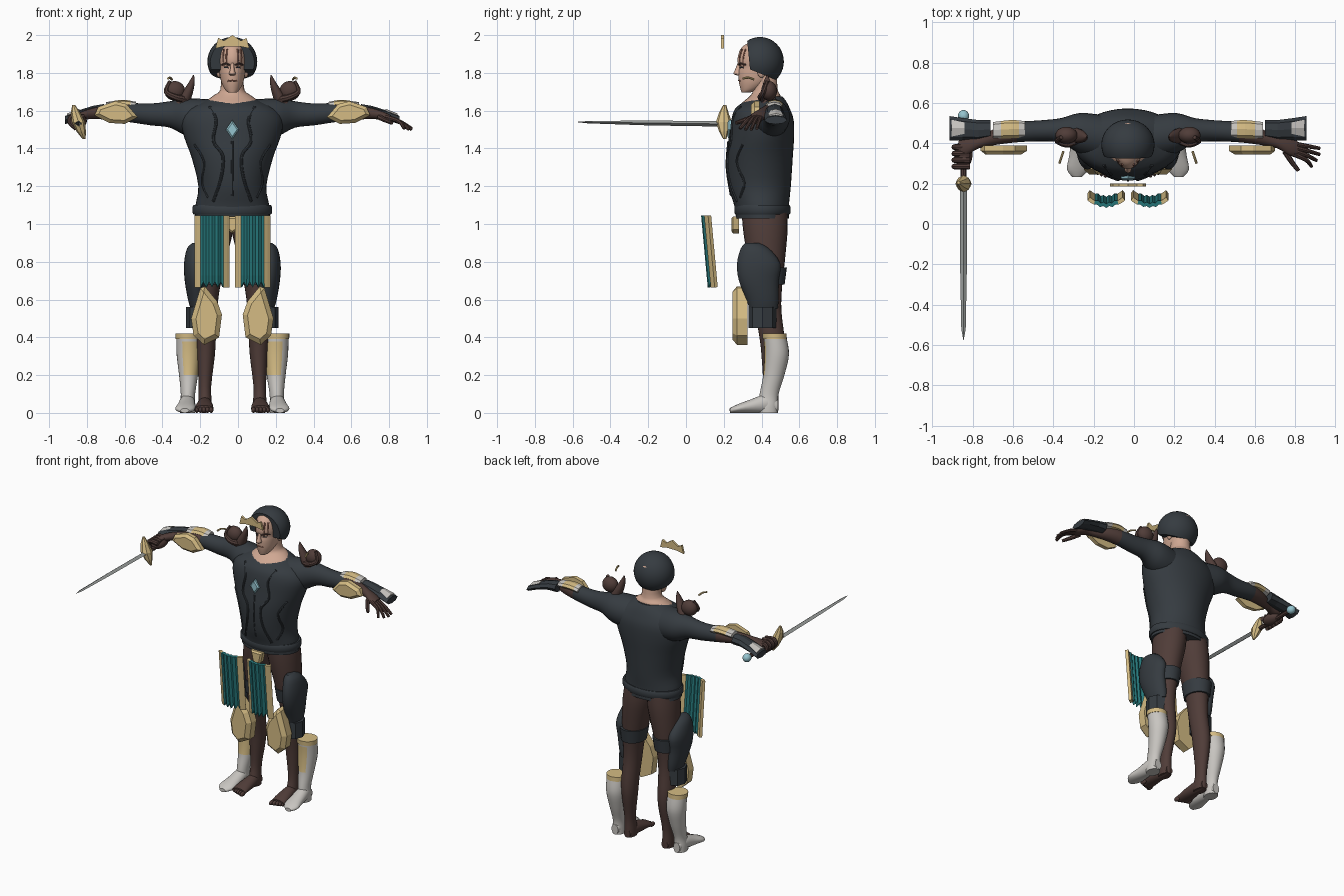
import bpy, bmesh, math
from mathutils import Vector
from mathutils.bvhtree import BVHTree

if "Cube" in bpy.data.objects:
    bpy.data.objects.remove(bpy.data.objects["Cube"])

CX = -0.03  # the body's mirror line
COLORS = {"charcoal": (.036, .044, .052), "brown": (.08, .046, .04), "gold": (.66, .5, .23),
          "white": (.58, .56, .53), "teal": (.02, .19, .2), "light_blue": (.3, .55, .62),
          "skin": (.63, .39, .29), "rust": (.3, .13, .09), "steel": (.34, .36, .35)}
MAT = {}
for k, c in COLORS.items():
    MAT[k] = bpy.data.materials.new(k)
    MAT[k].diffuse_color = (*c, 1)


def finish(name, bm, *mats, smooth=True):
    bmesh.ops.recalc_face_normals(bm, faces=bm.faces)
    me = bpy.data.meshes.new(name)
    bm.to_mesh(me)
    bm.free()
    ob = bpy.data.objects.new(name, me)
    bpy.context.collection.objects.link(ob)
    for m in mats:
        me.materials.append(MAT[m])
    if smooth:
        bpy.ops.object.select_all(action='DESELECT')
        ob.select_set(True)
        bpy.context.view_layer.objects.active = ob
        bpy.ops.object.shade_smooth_by_angle(angle=math.radians(40))
    return ob


def spline(rows, sub):
    """Catmull-Rom through tuples of numbers."""
    out = []
    for i in range(len(rows) - 1):
        p = [rows[max(i - 1, 0)], rows[i], rows[i + 1], rows[min(i + 2, len(rows) - 1)]]
        for k in range(sub):
            t = k / sub
            out.append([.5 * (2*b + (c - a)*t + (2*a - 5*b + 4*c - d)*t*t + (3*b - a - 3*c + d)*t**3)
                        for a, b, c, d in zip(*p)])
    return out + [list(rows[-1])]


def loft(name, axis, rings, *mats, n=24, sub=3, smooth=True, rule=None):
    """Ellipse rings (x, y, z, a, b) across an axis, skinned and capped."""
    bm, prev, first = bmesh.new(), None, None
    for x, y, z, a, b in spline(rings, sub):
        a, b, loop = max(a, .001), max(b, .001), []
        for i in range(n):
            u, v = a * math.cos(i*2*math.pi/n), b * math.sin(i*2*math.pi/n)
            loop.append(bm.verts.new({'x': (x, y+u, z+v), 'y': (x+u, y, z+v), 'z': (x+u, y+v, z)}[axis]))
        if prev:
            for i in range(n):
                bm.faces.new((prev[i], prev[(i+1) % n], loop[(i+1) % n], loop[i]))
        else:
            first = loop
        prev = loop
    bm.faces.new(first)
    bm.faces.new(prev)
    bmesh.ops.recalc_face_normals(bm, faces=bm.faces)
    if rule:
        bm.normal_update()
        for f in bm.faces:
            f.material_index = rule(f.calc_center_median(), f.normal)
    return finish(name, bm, *mats, smooth=smooth)


def ball(name, c, r, mat):
    bm = bmesh.new()
    bmesh.ops.create_uvsphere(bm, u_segments=20, v_segments=12, radius=1)
    for v in bm.verts:
        v.co = Vector([c[i] + v.co[i]*r[i] for i in range(3)])
    return finish(name, bm, mat)


def prism(name, pts, y0, y1, mat, bevel=0.0):
    """Outline in x, z pushed along y, with its front edges bevelled."""
    bm = bmesh.new()
    a = [bm.verts.new((x, y0, z)) for x, z in pts]
    b = [bm.verts.new((x, y1, z)) for x, z in pts]
    front = bm.faces.new(a)
    bm.faces.new(b[::-1])
    for i in range(len(a)):
        j = (i + 1) % len(a)
        bm.faces.new((a[i], b[i], b[j], a[j]))
    if bevel:
        bmesh.ops.bevel(bm, geom=list(front.edges), offset=bevel, segments=1, affect='EDGES')
    return finish(name, bm, mat, smooth=False)


def tube(name, pts, r, mat, tip=1.0):
    cu = bpy.data.curves.new(name, 'CURVE')
    cu.dimensions, cu.bevel_depth, cu.bevel_resolution, cu.use_fill_caps = '3D', r, 2, True
    path = spline(pts, 4)
    sp = cu.splines.new('POLY')
    sp.points.add(len(path) - 1)
    for i, (p, q) in enumerate(zip(sp.points, path)):
        p.co, p.radius = (*q, 1), 1 + (tip - 1) * i / (len(path) - 1)
    tmp = bpy.data.objects.new(name + "_path", cu)
    bpy.context.collection.objects.link(tmp)
    bm = bmesh.new()
    bm.from_mesh(tmp.to_mesh())
    bpy.data.objects.remove(tmp)
    return finish(name, bm, mat)


def on_front(ob, pts):
    """Drop x, z points on to the front of a part."""
    tree = BVHTree.FromPolygons([v.co for v in ob.data.vertices], [p.vertices for p in ob.data.polygons])
    out = []
    for x, z in pts:
        hit = tree.ray_cast(Vector((CX + x, -1, z)), Vector((0, 1, 0)))[0]
        if hit:
            out.append(tuple(hit))
    return out


# Torso, belt and neck
torso = loft("torso", 'z', [(CX, .405, 1.03, .2, .14), (CX, .4, 1.1, .195, .145), (CX, .39, 1.2, .18, .165),
    (CX, .39, 1.35, .215, .175), (CX, .4, 1.46, .255, .172), (CX, .405, 1.55, .27, .165),
    (CX, .405, 1.61, .23, .145), (CX, .42, 1.65, .15, .11), (CX, .43, 1.675, .1, .08)], "charcoal", n=40)
loft("belt", 'z', [(CX, .405, z, .205 + e, .143 + e) for z, e in ((1.05, 0), (1.06, .006), (1.09, .006), (1.1, 0))],
     "charcoal", n=40, sub=1)
prism("belt_buckle", [(CX-.045, 1.04), (CX+.045, 1.04), (CX+.03, .97), (CX, .95), (CX-.03, .97)], .24, .28, "gold", .01)
loft("neck", 'z', [(CX, .385, 1.615, .07, .12), (CX, .4, 1.645, .135, .1), (CX, .42, 1.68, .1, .08),
    (CX, .42, 1.71, .064, .066), (CX, .415, 1.8, .06, .065)], "skin")
gem_y = on_front(torso, [(0, 1.5)])[0][1]
prism("chest_gem", [(CX, 1.55), (CX+.035, 1.5), (CX, 1.45), (CX-.035, 1.5)], gem_y - .014, gem_y + .02, "light_blue", .008)
tube("centre_seam", on_front(torso, [(0, 1.44), (0, 1.3), (0, 1.15)]), .006, "charcoal")

# Head, helmet and tiara
head = loft("head", 'z', [(CX, .315, 1.695, .02, .02), (CX, .335, 1.71, .038, .045), (CX, .365, 1.75, .058, .085),
    (CX, .385, 1.8, .068, .108), (CX, .388, 1.83, .07, .106), (CX, .39, 1.87, .074, .118),
    (CX, .395, 1.93, .066, .104), (CX, .4, 1.965, .04, .06)], "skin", n=32)
loft("nose", 'z', [(CX, .285, 1.785, .008, .01), (CX, .275, 1.795, .018, .023), (CX, .277, 1.82, .011, .016),
    (CX, .285, 1.86, .008, .008)], "skin", n=12)
tube("mouth", on_front(head, [(-.025, 1.757), (0, 1.76), (.025, 1.757)]), .004, "rust")
bm = bmesh.new()
bmesh.ops.create_uvsphere(bm, u_segments=32, v_segments=20, radius=1)
for v in bm.verts:
    v.co = Vector((CX + v.co.x*.132, .392 + v.co.y*.126, 1.86 + v.co.z*.13))
for co, no in (((CX, .335, 1.82), (0, -.4, -1)), ((CX, .335, 1.86), (0, -1, -.1))):
    cut = bmesh.ops.bisect_plane(bm, geom=bm.verts[:] + bm.edges[:] + bm.faces[:], plane_co=co,
                                 plane_no=no, clear_outer=True)['geom_cut']
    bmesh.ops.holes_fill(bm, edges=[e for e in cut if isinstance(e, bmesh.types.BMEdge)], sides=0)
finish("helmet", bm, "charcoal")
prism("tiara", [(CX-.09, 1.93), (CX-.075, 1.985), (CX-.045, 1.97), (CX, 2.0), (CX+.045, 1.97), (CX+.075, 1.985),
    (CX+.09, 1.93), (CX+.04, 1.94), (CX-.04, 1.94)], .185, .2, "gold")

# Sword held in one fist
SX = -.845
loft("sword_blade", 'y', [(SX, -.575, 1.54, 0, 0), (SX, -.52, 1.539, .011, .006), (SX, -.2, 1.535, .017, .013),
    (SX, .18, 1.53, .018, .014)], "steel", n=4, sub=1, smooth=False)
loft("sword_guard", 'z', [(SX-.025, .205, 1.63, .008, .008), (SX-.015, .2, 1.59, .025, .025), (SX, .2, 1.54, .035, .042),
    (SX+.015, .2, 1.49, .025, .025), (SX+.03, .205, 1.45, .008, .008)], "gold", n=8, sub=1, smooth=False)
tube("sword_grip", [(SX, .22, 1.53), (SX, .38, 1.53), (SX, .52, 1.53)], .014, "brown")
ball("sword_pommel", (SX, .535, 1.53), (.028, .03, .028), "light_blue")
ball("fist", (SX, .345, 1.545), (.045, .07, .036), "brown")
for i in range(4):
    y = .285 + i*.032
    tube("fist_finger", [(SX+.03, y, 1.565), (SX-.03, y, 1.57), (SX-.045, y, 1.54), (SX-.01, y, 1.505)], .016, "brown", .8)

# Open hand
for y0, y1, d, z in ((.4, .375, .95, 1.505), (.385, .345, .95, 1.5), (.37, .315, .935, 1.5), (.355, .285, .91, 1.505)):
    tube("finger", [(CX+.8, y0, 1.57), (CX+.88, (y0+y1)/2, 1.545), (CX+d, y1, z)], .014, "brown", .6)
tube("thumb", [(CX+.78, .36, 1.565), (CX+.81, .31, 1.55), (CX+.845, .265, 1.535)], .016, "brown", .6)

# Everything that comes in pairs
for s, side in ((1, "left"), (-1, "right")):
    def X(d):
        return CX + s*d

    def rows(rings):
        return [(X(r[0]), *r[1:]) for r in rings]

    def part(n):
        return side + "_" + n

    # face details
    for off in (.028, .044):
        tube(part("face_marking"), on_front(head, [(s*off, 1.925), (s*off*1.1, 1.88), (s*off, 1.835)]), .006, "rust", .5)
    tube(part("brow"), on_front(head, [(s*.014, 1.842), (s*.035, 1.85), (s*.055, 1.843)]), .005, "brown")
    tube(part("eye"), on_front(head, [(s*.02, 1.828), (s*.03, 1.83), (s*.042, 1.828)]), .004, "charcoal")
    ball(part("ear"), (X(.072), .4, 1.805), (.012, .022, .03), "skin")
    # raised edges of the chest armour
    tube(part("breast_edge"), on_front(torso, [(s*.12, 1.62), (s*.085, 1.55), (s*.1, 1.44), (s*.05, 1.36),
        (s*.06, 1.24), (s*.1, 1.12)]), .008, "charcoal")
    tube(part("rib_edge"), on_front(torso, [(s*.2, 1.42), (s*.15, 1.33), (s*.16, 1.22), (s*.13, 1.14)]), .007, "charcoal")
    # arm
    loft(part("arm"), 'x', rows([(.12, .43, 1.55, .11, .11), (.24, .45, 1.565, .1, .1), (.33, .463, 1.58, .062, .07),
        (.43, .462, 1.58, .052, .058), (.55, .455, 1.59, .05, .05), (.65, .435, 1.59, .042, .04),
        (.74, .405, 1.585, .03, .028), (.8, .385, 1.57, .045, .024), (.84, .375, 1.56, .036, .016)]),
        "charcoal", "brown", rule=lambda c, n: int(abs(c.x - CX) > .56))
    prism(part("forearm_shield"), [(X(d), z) for d, z in ((.5, 1.565), (.57, 1.53), (.65, 1.535), (.73, 1.575),
        (.71, 1.62), (.62, 1.65), (.56, 1.635))], .345, .39, "gold", .018)
    loft(part("gauntlet"), 'x', rows([(.68, .47, 1.6, .045, .035), (.74, .465, 1.595, .05, .03),
        (.82, .47, 1.575, .055, .025), (.885, .475, 1.55, .06, .022)]), "charcoal", n=8, sub=1, smooth=False)
    loft(part("gauntlet_plate"), 'x', rows([(.81, .475, 1.6, .028, .01), (.875, .475, 1.575, .042, .01)]),
         "white", n=4, sub=1, smooth=False)
    loft(part("bracer"), 'x', rows([(.51, .47, 1.625, .04, .022), (.58, .47, 1.635, .045, .022),
        (.67, .465, 1.625, .04, .02)]), "white", "gold", n=8, sub=4, smooth=False,
        rule=lambda c, n: int(.54 < abs(c.x - CX) < .62))
    # shoulder ornament
    loft(part("shoulder_horn"), 'z', rows([(.205, .43, 1.79, .002, .002), (.215, .43, 1.75, .016, .02),
        (.24, .435, 1.69, .03, .035), (.27, .44, 1.63, .04, .04)]), "brown", n=12)
    ball(part("shoulder_knob"), (X(.305), .44, 1.705), (.055, .042, .052), "brown")
    tube(part("shoulder_curl"), [(X(.25), .42, 1.66), (X(.3), .395, 1.67), (X(.35), .41, 1.7), (X(.33), .43, 1.755)],
         .02, "brown", .5)
    tube(part("loose_trim"), [(X(.32), .36, 1.765), (X(.33), .33, 1.775), (X(.34), .3, 1.77)], .006, "gold")
    # leg and bare foot
    loft(part("leg"), 'z', rows([(.085, .415, 1.07, .095, .12), (.095, .42, .97, .1, .118), (.115, .425, .82, .085, .1),
        (.13, .43, .66, .064, .078), (.135, .435, .54, .055, .07), (.14, .455, .4, .053, .066),
        (.14, .46, .3, .047, .06), (.145, .45, .14, .033, .042), (.145, .44, .05, .036, .05), (.145, .44, .005, .034, .048)]),
        "brown")
    loft(part("foot"), 'y', rows([(.145, .485, .03, .025, .026), (.145, .43, .042, .036, .042),
        (.148, .33, .032, .047, .032), (.15, .265, .02, .05, .02)]), "brown")
    for i in range(5):
        ball(part("toe"), (X(.112 + i*.019), .255 + i*.007, .016), (.012, .026, .016), "brown")
    # thigh and knee armour
    loft(part("thigh_guard"), 'z', rows([(.19, .35, .9, .02, .035), (.195, .365, .87, .045, .075), (.2, .385, .79, .056, .115),
        (.197, .385, .7, .055, .105), (.185, .405, .6, .05, .085), (.18, .41, .55, .04, .075)]), "charcoal")
    loft(part("thigh_strap"), 'z', rows([(.125, .43, .77, .088, .104), (.128, .43, .68, .076, .092)]), "charcoal", sub=1)
    loft(part("knee_block"), 'z', rows([(.175, .405, .56, .07, .075), (.18, .405, .45, .065, .075)]), "charcoal",
         n=8, sub=1, smooth=False)
    prism(part("knee_guard"), [(X(d), z) for d, z in ((.145, .67), (.17, .66), (.218, .5), (.205, .41), (.15, .36),
        (.07, .4), (.055, .52), (.08, .59))], .245, .325, "gold", .025)
    # boot standing beside the foot
    loft(part("boot"), 'z', rows([(.235, .47, .41, .062, .06), (.232, .48, .31, .063, .065), (.232, .465, .2, .05, .056),
        (.235, .44, .1, .038, .05), (.238, .435, .04, .04, .052), (.238, .435, 0, .04, .052)]), "white", "gold", sub=5,
        rule=lambda c, n: int(.19 < c.z < .385 and n.y < -.3 and n.x * s < .5))
    loft(part("boot_foot"), 'y', rows([(.238, .487, .035, .025, .033), (.238, .43, .05, .04, .05),
        (.243, .34, .035, .048, .035), (.25, .27, .022, .052, .022), (.252, .232, .012, .022, .012)]), "white")
    loft(part("boot_trim"), 'z', rows([(.235, .47, .39, .066, .064), (.235, .468, .42, .067, .064)]), "gold", sub=1)
    # hanging cloth with gold edges
    bm = bmesh.new()
    W, H = 12, 6
    grid = [[bm.verts.new((X(.02 + .175*i/W), .125 + .035*j/H - .035*(1 - (2*i/W - 1)**2) + .008*(i % 2)*(2 < i < 10),
             1.045 - .38*j/H + (.03*(i % 2) if j == H and 2 < i < 10 else 0))) for i in range(W+1)] for j in range(H+1)]
    for j in range(H):
        for i in range(W):
            f = bm.faces.new((grid[j][i], grid[j][i+1], grid[j+1][i+1], grid[j+1][i]))
            f.material_index = int(i < 2 or i >= W-2)
    cloth = finish(part("hanging_cloth"), bm, "teal", "gold", smooth=False)
    sol = cloth.modifiers.new("thickness", 'SOLIDIFY')
    sol.thickness, sol.offset = .02, 0

for m in bpy.data.materials:
    if m.users and not m.is_grease_pencil:
        m.use_nodes = True
        m.node_tree.nodes["Principled BSDF"].inputs["Base Color"].default_value = m.diffuse_color
